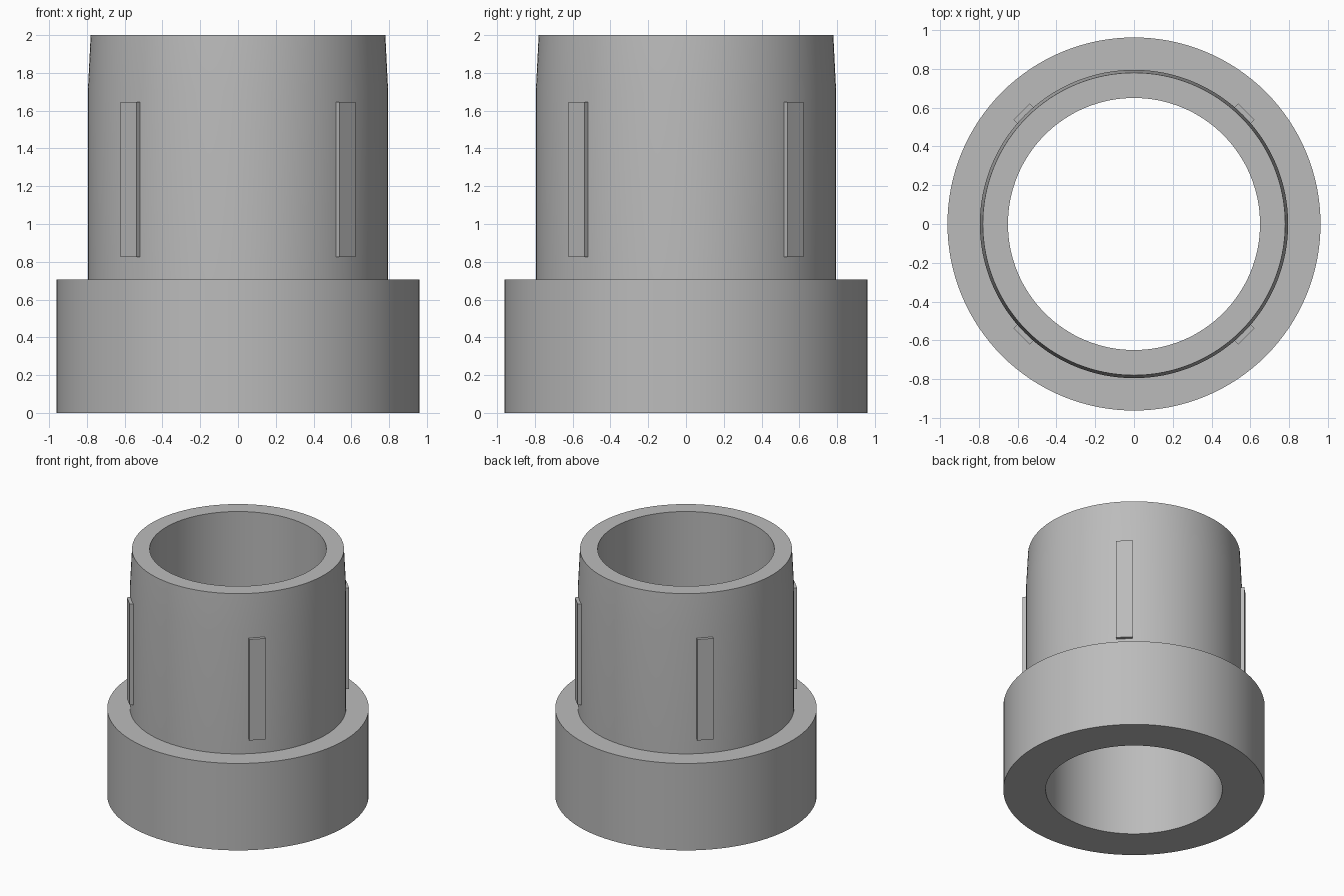
import bpy, bmesh, math
from mathutils import Matrix

cube = bpy.data.objects.get("Cube")
if cube:
    bpy.data.objects.remove(cube, do_unlink=True)

grey = bpy.data.materials.new("plain grey")
grey.use_nodes = True
COLOUR = (0.5, 0.5, 0.5, 1)
grey.diffuse_color = COLOUR
grey.node_tree.nodes["Principled BSDF"].inputs["Base Color"].default_value = COLOUR

SEGMENTS = 128
SLEEVE_R = 0.795


def add_object(name, bm):
    bmesh.ops.recalc_face_normals(bm, faces=bm.faces)
    mesh = bpy.data.meshes.new(name)
    bm.to_mesh(mesh)
    bm.free()
    mesh.materials.append(grey)
    obj = bpy.data.objects.new(name, mesh)
    bpy.context.collection.objects.link(obj)
    return obj


# Stepped bushing: closed profile (radius, height) turned about z
profile = [(0.65, 0), (0.962, 0), (0.962, 0.706), (SLEEVE_R, 0.706),
           (SLEEVE_R, 1.7), (0.78, 2), (0.65, 2)]
bm = bmesh.new()
rings = []
for i in range(SEGMENTS):
    a = math.tau * i / SEGMENTS
    rings.append([bm.verts.new((r * math.cos(a), r * math.sin(a), z)) for r, z in profile])
for i, ring in enumerate(rings):
    following = rings[(i + 1) % SEGMENTS]
    for j in range(len(profile)):
        k = (j + 1) % len(profile)
        bm.faces.new((ring[j], following[j], following[k], ring[k]))
bushing = add_object("stepped_bushing", bm)
bpy.context.view_layer.objects.active = bushing
bushing.select_set(True)
bpy.ops.object.shade_smooth_by_angle(angle=math.radians(30))
bushing.select_set(False)

# Four flat ribs on the diagonals, sunk slightly into the sleeve
INNER, OUTER, WIDTH, LOW, HIGH = 0.77, 0.82, 0.12, 0.825, 1.645
for name, turn in (("back_left", 45), ("back_right", 135),
                   ("front_right", 225), ("front_left", 315)):
    bm = bmesh.new()
    place = (Matrix.Rotation(math.radians(turn), 4, "Z")
             @ Matrix.Translation(((INNER + OUTER) / 2, 0, (LOW + HIGH) / 2))
             @ Matrix.Diagonal((OUTER - INNER, WIDTH, HIGH - LOW, 1)))
    bmesh.ops.create_cube(bm, size=1, matrix=place)
    add_object(name + "_rib", bm)
